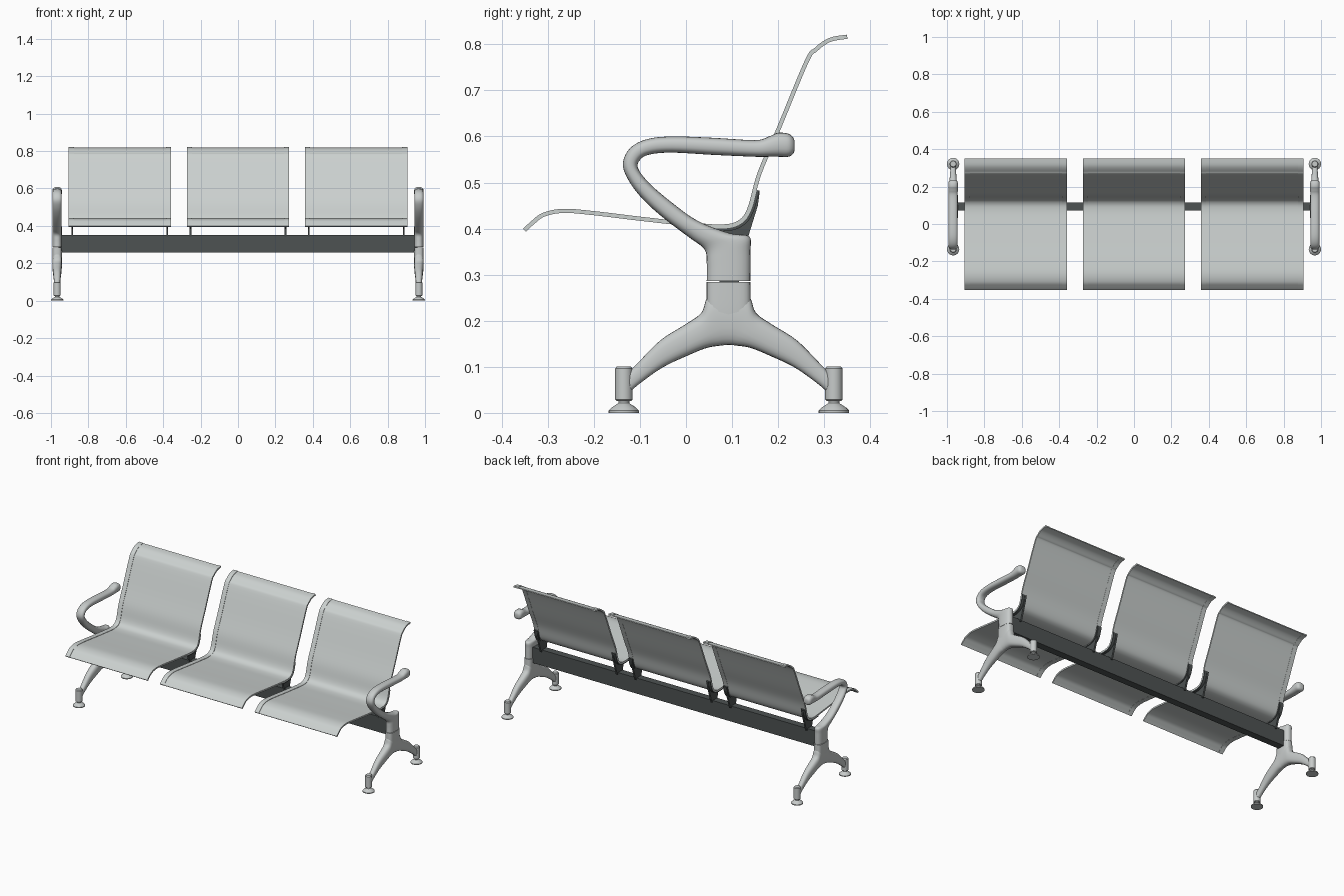
import bpy, bmesh, math
from mathutils import Vector

if "Cube" in bpy.data.objects:
    bpy.data.objects.remove(bpy.data.objects["Cube"])


def material(name, rgb):
    m = bpy.data.materials.new(name)
    m.diffuse_color = (*rgb, 1)
    m.use_nodes = True
    m.node_tree.nodes["Principled BSDF"].inputs["Base Color"].default_value = m.diffuse_color
    return m


SILVER = material("silver grey", (0.60, 0.635, 0.625))
FRAME = material("frame grey", (0.57, 0.595, 0.59))
DARK = material("dark grey", (0.075, 0.085, 0.085))


def spline(pts, n):
    """Catmull-Rom through tuples of any length."""
    out = []
    for i in range(len(pts) - 1):
        p1, p2 = pts[i], pts[i + 1]
        p0, p3 = pts[max(i - 1, 0)], pts[min(i + 2, len(pts) - 1)]
        for k in range(n):
            t = k / n
            out.append(tuple(0.5 * (2 * b + (c - a) * t + (2 * a - 5 * b + 4 * c - d) * t * t
                                    + (3 * b - a - 3 * c + d) * t ** 3)
                             for a, b, c, d in zip(p0, p1, p2, p3)))
    return out + [pts[-1]]


def make(name, bm, mat, angle=35):
    bmesh.ops.recalc_face_normals(bm, faces=bm.faces)
    me = bpy.data.meshes.new(name)
    bm.to_mesh(me)
    bm.free()
    me.materials.append(mat)
    ob = bpy.data.objects.new(name, me)
    bpy.context.collection.objects.link(ob)
    bpy.ops.object.select_all(action='DESELECT')
    ob.select_set(True)
    bpy.context.view_layer.objects.active = ob
    bpy.ops.object.shade_smooth_by_angle(angle=math.radians(angle))
    return ob


def skin(bm, rings):
    """Join closed rings of points and cap both ends."""
    vs = [[bm.verts.new(p) for p in r] for r in rings]
    n = len(vs[0])
    for a, b in zip(vs, vs[1:]):
        for i in range(n):
            bm.faces.new((a[i], a[(i + 1) % n], b[(i + 1) % n], b[i]))
    bm.faces.new(vs[0])
    bm.faces.new(vs[-1][::-1])


def loft(name, x, pairs, mat, power=2.0, steps=5, seg=24):
    """Rounded section between two edge points: (y1, z1, y2, z2, half thickness)."""
    rings = []
    for y1, z1, y2, z2, t in spline(pairs, steps):
        ring = []
        for i in range(seg):
            a = 2 * math.pi * i / seg
            c, s = (math.copysign(abs(f) ** (2 / power), f) for f in (math.cos(a), math.sin(a)))
            ring.append((x + t * s, (y1 + y2) / 2 + c * (y1 - y2) / 2, (z1 + z2) / 2 + c * (z1 - z2) / 2))
        rings.append(ring)
    bm = bmesh.new()
    skin(bm, rings)
    return make(name, bm, mat)


def strip(name, path, x0, x1, lo, hi, mat):
    """Sheet following a (y, z) path, offset lo..hi along its normal."""
    rings = []
    for i, (y, z) in enumerate(path):
        a, b = path[max(i - 1, 0)], path[min(i + 1, len(path) - 1)]
        d = Vector((b[0] - a[0], b[1] - a[1])).normalized()
        ny, nz = -d.y, d.x
        rings.append([(x, y + ny * o, z + nz * o) for x, o in ((x0, lo), (x1, lo), (x1, hi), (x0, hi))])
    bm = bmesh.new()
    skin(bm, rings)
    return make(name, bm, mat)


def plate(name, outline, x0, x1, mat):
    bm = bmesh.new()
    skin(bm, [[(x, y, z) for y, z in outline] for x in (x0, x1)])
    return make(name, bm, mat)


def lathe(name, x, y, profile, mat, seg=24):
    bm = bmesh.new()
    skin(bm, [[(x + r * math.cos(2 * math.pi * i / seg), y + r * math.sin(2 * math.pi * i / seg), z)
               for i in range(seg)] for r, z in profile])
    return make(name, bm, mat)


# Side profile shared by the seat sheets, rims and brackets
PROFILE = spline([(-0.35, 0.396), (-0.332, 0.413), (-0.308, 0.430), (-0.265, 0.438), (-0.20, 0.433),
                  (-0.10, 0.421), (0, 0.410), (0.07, 0.404), (0.112, 0.411), (0.137, 0.440),
                  (0.160, 0.520), (0.20, 0.613), (0.262, 0.762), (0.282, 0.788), (0.312, 0.809),
                  (0.350, 0.816)], 5)
BACK_BEND = [p for p in PROFILE if p[0] > 0.03 and p[1] < 0.485]
WEB = [(0.0, 0.407), (0.08, 0.400), (0.115, 0.410), (0.138, 0.440), (0.151, 0.485), (0.160, 0.480),
       (0.156, 0.450), (0.138, 0.392), (0.122, 0.34), (0.073, 0.34), (0.062, 0.385)]

# Three seats with rims and brackets
for cx in (-0.632, 0, 0.632):
    strip("seat_sheet", PROFILE, cx - 0.25, cx + 0.25, -0.003, 0.003, SILVER)
    for s in (-1, 1):
        xs = sorted((cx + s * 0.246, cx + s * 0.274))
        strip("seat_rim", PROFILE, *xs, -0.004, 0.005, SILVER)
        strip("bracket_flange", BACK_BEND, *xs, -0.010, -0.004, DARK)
        xw = cx + s * 0.254
        plate("bracket_web", WEB, xw - 0.005, xw + 0.005, DARK)

# Cross beam
plate("beam", [(0.073, 0.257), (0.115, 0.257), (0.115, 0.351), (0.073, 0.351)], -0.96, 0.96, DARK)

# Leg arch: upper and lower edges from the front foot to the middle, then mirrored
half = [(-0.125, 0.088, -0.125, 0.042, 0.014), (-0.105, 0.108, -0.100, 0.064, 0.015),
        (-0.055, 0.158, -0.050, 0.099, 0.019), (0.0, 0.193, 0.005, 0.125, 0.023),
        (0.033, 0.217, 0.045, 0.141, 0.025), (0.046, 0.250, 0.075, 0.146, 0.025),
        (0.07, 0.262, 0.085, 0.147, 0.025)]
arch = half + [(0.185 - a, b, 0.185 - c, d, t) for a, b, c, d, t in reversed(half)]

# Column top that bends forward and loops into the arm rest
ARM = [(0.045, 0.286, 0.140, 0.286, 0.025), (0.045, 0.325, 0.140, 0.350, 0.025),
       (0.040, 0.355, 0.137, 0.383, 0.025), (0.008, 0.380, 0.095, 0.390, 0.025),
       (-0.045, 0.420, 0.025, 0.417, 0.024), (-0.088, 0.458, -0.035, 0.460, 0.024),
       (-0.120, 0.497, -0.080, 0.499, 0.024), (-0.137, 0.538, -0.104, 0.531, 0.024),
       (-0.122, 0.574, -0.099, 0.550, 0.024), (-0.085, 0.594, -0.078, 0.561, 0.024),
       (-0.03, 0.600, -0.03, 0.565, 0.024), (0.06, 0.597, 0.06, 0.560, 0.024),
       (0.15, 0.592, 0.15, 0.556, 0.024), (0.180, 0.600, 0.180, 0.556, 0.025),
       (0.200, 0.608, 0.200, 0.556, 0.026), (0.222, 0.606, 0.222, 0.556, 0.025),
       (0.233, 0.597, 0.233, 0.563, 0.018), (0.236, 0.588, 0.236, 0.574, 0.008)]

for x in (-0.967, 0.967):
    loft("leg_arch", x, arch, FRAME, 2.6)
    loft("column", x, [(0.052, 0.17, 0.133, 0.17, 0.022), (0.045, 0.22, 0.140, 0.22, 0.025),
                       (0.045, 0.284, 0.140, 0.284, 0.025)], FRAME, 3.5)
    loft("arm_rest", x, ARM, FRAME, 2.5)
    # Foot posts with levelling glides
    for y in (-0.135, 0.321):
        lathe("foot_post", x, y, [(0.016, 0.026), (0.019, 0.029), (0.019, 0.096), (0.015, 0.101)], FRAME)
        lathe("foot_glide", x, y, [(0.033, 0), (0.033, 0.005), (0.026, 0.012), (0.015, 0.019),
                                   (0.012, 0.021), (0.012, 0.028)], FRAME)
